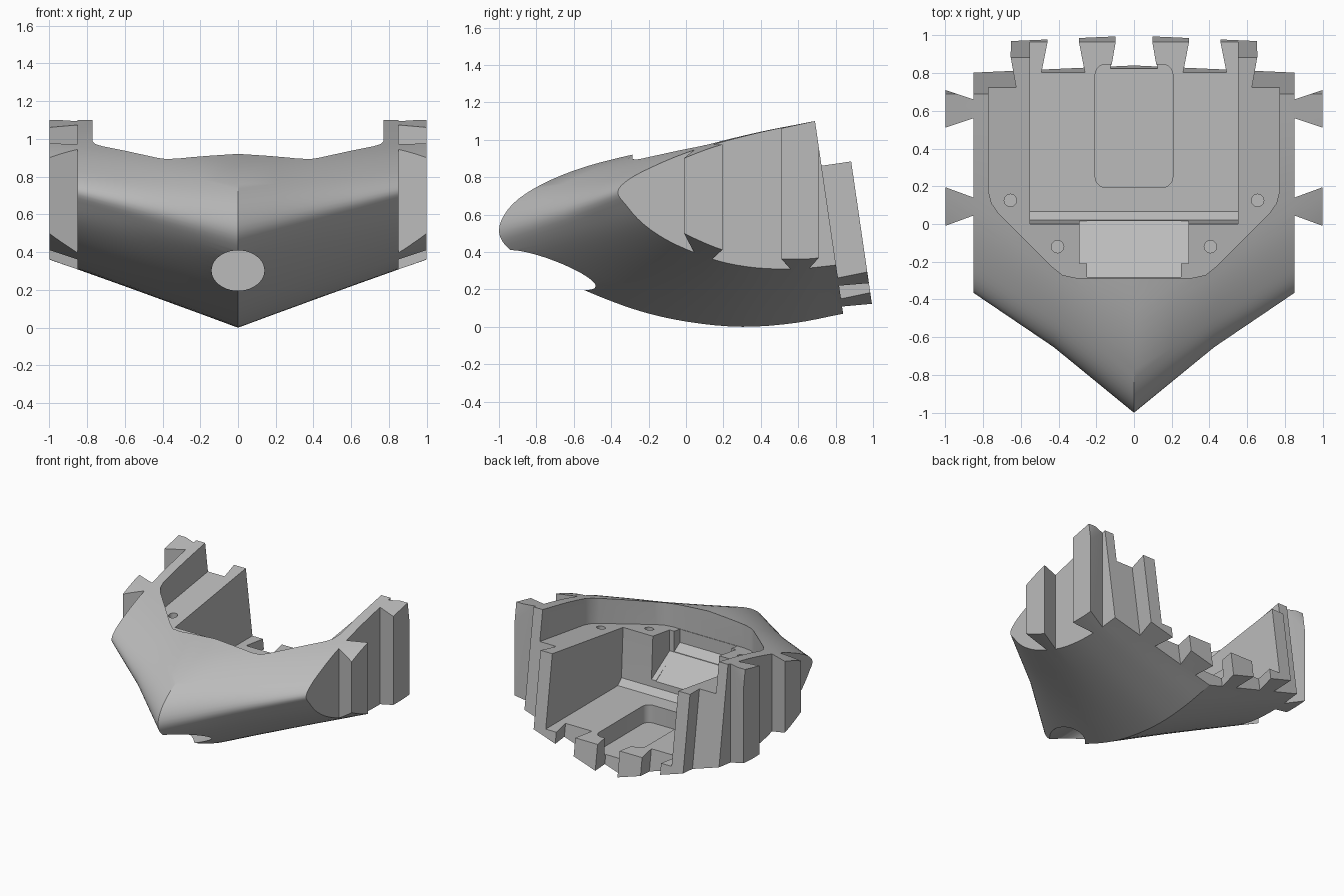
import bpy, bmesh, math
from mathutils import Vector

if "Cube" in bpy.data.objects:
    bpy.data.objects.remove(bpy.data.objects["Cube"])

grey = bpy.data.materials.new("plain grey")
grey.use_nodes = True
colour = (0.5, 0.5, 0.5, 1)
grey.diffuse_color = colour
grey.node_tree.nodes["Principled BSDF"].inputs["Base Color"].default_value = colour

OUT = Vector((0, 0.9895, 0.1445))    # normal of the leaning back plane
UP = Vector((0, -0.1445, 0.9895))    # direction up the back plane
BACK = Vector((0, 0.84, 0.07))       # keel point on the back plane


def mesh_object(name, bm):
    bmesh.ops.recalc_face_normals(bm, faces=bm.faces)
    mesh = bpy.data.meshes.new(name)
    bm.to_mesh(mesh)
    bm.free()
    mesh.materials.append(grey)
    ob = bpy.data.objects.new(name, mesh)
    bpy.context.collection.objects.link(ob)
    return ob


def prism(name, bottom, top):
    """Solid between two matching outlines."""
    bm = bmesh.new()
    a = [bm.verts.new(p) for p in bottom]
    b = [bm.verts.new(p) for p in top]
    n = len(a)
    for i in range(n):
        j = (i + 1) % n
        bm.faces.new((a[i], a[j], b[j], b[i]))
    bm.faces.new(a[::-1])
    bm.faces.new(b)
    return mesh_object(name, bm)


def cut(target, cutter):
    cutter.hide_render = True
    mod = target.modifiers.new("cut", 'BOOLEAN')
    mod.operation, mod.solver, mod.object = 'DIFFERENCE', 'EXACT', cutter
    bpy.context.view_layer.objects.active = target
    bpy.ops.object.modifier_apply(modifier=mod.name)
    bpy.data.objects.remove(cutter)


def spline(points, steps=4):
    """Catmull-Rom curve through the points."""
    p = [Vector(q) for q in points]
    p = [2 * p[0] - p[1]] + p + [2 * p[-1] - p[-2]]
    out = []
    for i in range(1, len(p) - 2):
        for k in range(steps):
            t = k / steps
            out.append(0.5 * (2 * p[i] + (p[i + 1] - p[i - 1]) * t
                       + (2 * p[i - 1] - 5 * p[i] + 4 * p[i + 1] - p[i + 2]) * t ** 2
                       + (3 * p[i] - p[i - 1] - 3 * p[i + 1] + p[i + 2]) * t ** 3))
    return out + [p[-2]]


# Hull: lofted from the keel profile to the side profile, as (y, z)
keel = spline([(.69, 1.1), (.2, 1.02), (-.31, .915), (-.6, .835), (-.82, .735), (-.95, .63),
               (-1, .51), (-.94, .41), (-.78, .31), (-.53, .19), (-.25, .085), (.02, .025),
               (.3, 0), (.58, .02), (.84, .07)])
side = spline([(.69, 1.1), (.42, 1.045), (.2, .99), (0, .93), (-.18, .855), (-.31, .785),
               (-.365, .72), (-.32, .65), (-.24, .56), (-.13, .48), (0, .415), (.18, .35),
               (.38, .315), (.6, .31), (.802, .33)])


def section(x):
    t = abs(x) / 0.85
    dent = 0.03 * max(0, 1 - abs(t - 0.5) * 2)
    pts = []
    for k, s in zip(keel, side):
        q = k.lerp(s, t)
        front = max(0, min(1, -2 * q.x))
        if t > 1:
            q = k + (s - k) * t
        pts.append(Vector((x, q.x + dent * front, q.y)))
    return [pts[0] + OUT * 0.16] + pts + [pts[-1] + OUT * 0.16]


bm = bmesh.new()
stations = [-1, -.85, -.64, -.425, -.2, 0, .2, .425, .64, .85, 1]
rows = [[bm.verts.new(p) for p in section(x)] for x in stations]
for a, b in zip(rows, rows[1:]):
    for i in range(len(a) - 1):
        bm.faces.new((a[i], a[i + 1], b[i + 1], b[i]))
bm.faces.new(rows[0])
bm.faces.new(rows[-1][::-1])
bm.faces.new([r[0] for r in rows] + [r[-1] for r in reversed(rows)])
hull = mesh_object("hull_section", bm)


def flat(points, z0, z1):
    return [(x, y, z0) for x, y in points], [(x, y, z1) for x, y in points]


# Side connectors: trim the outer band away except for two dovetails
side_gaps = [
    [(.85, -1.5), (1.3, -1.5), (1.3, -.1), (1, -.01), (.85, .045)],
    [(.85, .14), (1, .195), (1.3, .3), (1.3, .42), (1, .51), (.85, .56)],
    [(.85, .66), (1, .71), (1.3, .81), (1.3, 1.5), (.85, 1.5)]]
for s in (1, -1):
    for gap in side_gaps:
        cut(hull, prism("side_gap", *flat([(s * x, y) for x, y in gap], -1, 2)))


# Back connectors: gaps between the dovetails, running up the leaning back
def back_gap(outline):
    return [[BACK + Vector((x, 0, 0)) + OUT * d + UP * h for x, d in outline]
            for h in (-0.5, 1.5)]


cut(hull, prism("back_gap", *back_gap([(-.125, 0), (.125, 0), (.09, .2), (-.09, .2)])))
for s in (1, -1):
    for gap in ([(.26, 0), (.49, 0), (.45, .2), (.3, .2)],
                [(.625, 0), (1.4, 0), (1.4, .3), (.66, .2)]):
        cut(hull, prism("back_gap", *back_gap([(s * x, d) for x, d in gap])))


# Upper recess with a tilted ledge
def deck(y):
    return 0.755 + 0.146 * y


half = [(.77, 1.4), (.77, .17), (.755, .11), (.72, .06), (.43, -.23), (.38, -.27), (.31, -.285)]
plan = half + [(-x, y) for x, y in reversed(half)]
cut(hull, prism("upper_recess", [(x, y, deck(y)) for x, y in plan], [(x, y, 2) for x, y in plan]))


# Main well with a chamfer at the foot of its front wall
def across(profile, w):
    return [(-w, y, z) for y, z in profile], [(w, y, z) for y, z in profile]


cut(hull, prism("main_well", *across([(-.01, 2), (0, .75), (.02, .365), (.065, .32),
                                      (1.4, .32), (1.4, 2)], .55)))

# Front bay with a sloping floor
cut(hull, prism("front_bay", *across([(.05, .4), (.05, 1.5), (-.21, 1.5), (-.21, .56)], .29)))
cut(hull, prism("front_bay_end", *across([(.04, .4), (.04, 1.4), (-.28, 1.4), (-.28, .61)], .25)))

# Rounded pocket in the floor
pocket = []
for cx, cy, start in ((.15, .79, 0), (-.15, .79, 90), (-.15, .25, 180), (.15, .25, 270)):
    for k in range(6):
        a = math.radians(start + k * 18)
        pocket.append((cx + .056 * math.cos(a), cy + .056 * math.sin(a)))
cut(hull, prism("floor_pocket", *flat(pocket, .18, .9)))


# Round openings: front port and screw holes
def circle(rx, ry, n):
    return [(rx * math.cos(math.tau * i / n), ry * math.sin(math.tau * i / n)) for i in range(n)]


port = circle(.14, .107, 40)
cut(hull, prism("front_port", [(x, -1.3, z + .303) for x, z in port],
                [(x, -.4, z + .303) for x, z in port]))
for s in (1, -1):
    for hx, hy in ((.655, .125), (.405, -.12)):
        ring = [(s * hx + x, hy + y) for x, y in circle(.033, .033, 20)]
        cut(hull, prism("screw_hole", *flat(ring, deck(hy) - .1, 1.5)))

bpy.ops.object.select_all(action='DESELECT')
hull.select_set(True)
bpy.context.view_layer.objects.active = hull
bpy.ops.object.shade_smooth_by_angle(angle=math.radians(28))
